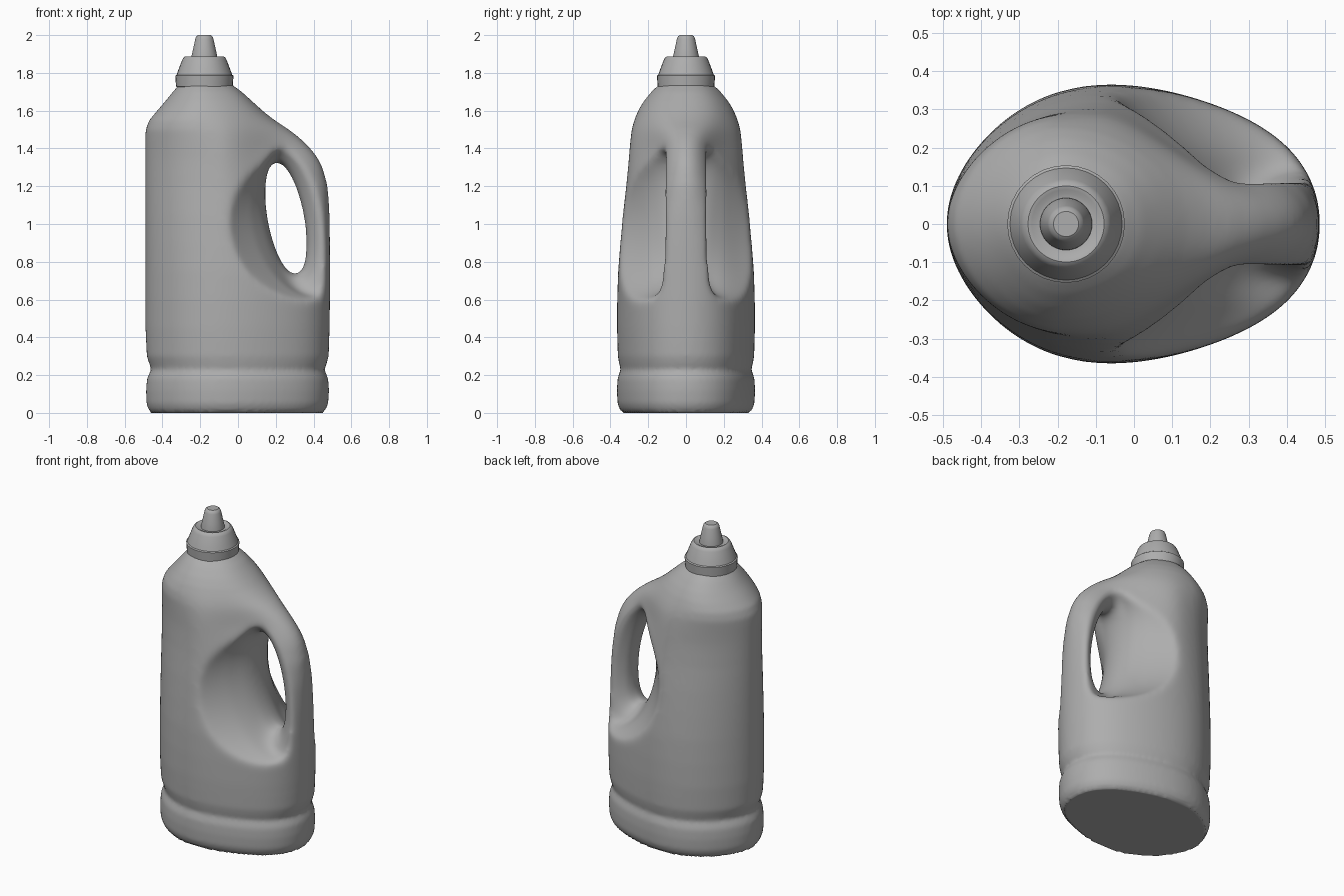
import bpy, bmesh, math

if "Cube" in bpy.data.objects:
    bpy.data.objects.remove(bpy.data.objects["Cube"])

grey = bpy.data.materials.new("matte grey")
grey.diffuse_color = (0.42, 0.42, 0.42, 1)
grey.use_nodes = True
grey.node_tree.nodes["Principled BSDF"].inputs["Base Color"].default_value = grey.diffuse_color


def loft(name, rings):
    """Skin a list of equal-length point rings and cap both ends."""
    bm = bmesh.new()
    loops = [[bm.verts.new(p) for p in ring] for ring in rings]
    n = len(loops[0])
    for a, b in zip(loops, loops[1:]):
        for i in range(n):
            j = (i + 1) % n
            bm.faces.new((a[i], a[j], b[j], b[i]))
    bm.faces.new(loops[0])
    bm.faces.new(loops[-1])
    bmesh.ops.recalc_face_normals(bm, faces=bm.faces)
    me = bpy.data.meshes.new(name)
    bm.to_mesh(me)
    bm.free()
    ob = bpy.data.objects.new(name, me)
    me.materials.append(grey)
    bpy.context.collection.objects.link(ob)
    return ob


def activate(ob):
    bpy.ops.object.select_all(action='DESELECT')
    ob.select_set(True)
    bpy.context.view_layer.objects.active = ob


def angles(n):
    return [2 * math.pi * i / n for i in range(n)]


def egg_ring(z, xl, xr, b, pinch):
    """Egg-shaped section, narrowed towards the handle by pinch."""
    ring = []
    for t in angles(72):
        c = math.cos(t)
        x = (xl + xr) / 2 + (xr - xl) / 2 * c
        y = b * math.sin(t) * (1 - 0.13 * c + 0.17 * c ** 3)
        s = min(max((x + 0.1) / 0.4, 0), 1)
        ring.append((x, y * (1 - pinch * s * s * (3 - 2 * s)), z))
    return ring


# Bottle body: height, left x, right x, half depth, pinch
levels = [
    (0, -.45, .44, .32, 0), (.012, -.472, .462, .345, 0), (.05, -.485, .478, .36, 0),
    (.12, -.487, .482, .363, 0), (.18, -.482, .478, .36, 0), (.205, -.472, .468, .352, 0),
    (.23, -.458, .456, .343, 0), (.255, -.468, .468, .35, 0), (.3, -.483, .48, .358, 0),
    (.45, -.49, .486, .363, 0), (.6, -.491, .488, .362, 0), (.75, -.491, .488, .357, 0),
    (.9, -.491, .488, .346, .05), (1.05, -.491, .486, .333, .15), (1.2, -.491, .477, .316, .3),
    (1.3, -.491, .45, .306, .38), (1.35, -.491, .425, .301, .42), (1.4, -.491, .388, .297, .45),
    (1.45, -.491, .337, .292, .42), (1.5, -.489, .272, .286, .35), (1.55, -.47, .195, .273, .25),
    (1.6, -.428, .13, .252, .15), (1.65, -.385, .075, .222, .05), (1.7, -.345, .02, .182, 0),
    (1.74, -.31, -.035, .14, 0)]
body = loft("bottle_body", [egg_ring(*l) for l in levels])

# Handle opening: flared through-cutter (depth, left x, right x, bottom, top)
flare = [(0, .145, .36, .735, 1.325), (.06, .14, .375, .72, 1.34), (.11, .125, .43, .67, 1.385),
         (.14, .11, .55, .63, 1.41), (.2, .07, .7, .6, 1.43), (.28, 0, .85, .56, 1.45),
         (.42, -.12, 1.0, .5, 1.5)]
flare = [(-y, *r) for y, *r in flare[:0:-1]] + flare
cutter_rings = []
for y, xl, xr, zb, zt in flare:
    a = math.sqrt(((xr - xl) / 2) ** 2 - 0.05 ** 2)
    cutter_rings.append([((xl + xr) / 2 + a * math.cos(t) - 0.05 * math.sin(t), y,
                          (zb + zt) / 2 + (zt - zb) / 2 * math.sin(t)) for t in angles(48)])
cutter = loft("handle_cutter", cutter_rings)
cutter.hide_render = True

activate(body)
cut = body.modifiers.new("cut", 'BOOLEAN')
cut.operation, cut.object, cut.solver = 'DIFFERENCE', cutter, 'EXACT'
bpy.ops.object.modifier_apply(modifier="cut")
bpy.data.objects.remove(cutter)

# Even out the mesh and soften the moulded edges, most around the handle
rem = body.modifiers.new("remesh", 'REMESH')
rem.mode, rem.voxel_size = 'VOXEL', 0.012
bpy.ops.object.modifier_apply(modifier="remesh")
bm = bmesh.new()
bm.from_mesh(body.data)
grip = [v for v in bm.verts if 0.4 < v.co.z < 1.6 and v.co.x > -0.2]
for verts, count in ((grip, 14), (list(bm.verts), 4)):
    for _ in range(count):
        bmesh.ops.smooth_vert(bm, verts=verts, factor=0.5,
                              use_axis_x=True, use_axis_y=True, use_axis_z=True)
for v in bm.verts:
    if v.co.z < 0.008:
        v.co.z = 0
for f in bm.faces:
    f.smooth = True
    f.material_index = 0
bm.to_mesh(body.data)
bm.free()
if not body.data.materials:
    body.data.materials.append(grey)


def lathe(name, profile):
    """Revolve (radius, height) points about the neck axis."""
    ob = loft(name, [[(-0.178 + r * math.cos(t), r * math.sin(t), z) for t in angles(32)]
                     for r, z in profile])
    activate(ob)
    bpy.ops.object.shade_smooth_by_angle(angle=math.radians(35))
    return ob


# Screw cap with skirt, shoulder and shallow top groove
lathe("cap", [(.14, 1.725), (.15, 1.727), (.154, 1.785), (.147, 1.79), (.14, 1.81), (.118, 1.868),
              (.11, 1.882), (.1, 1.888), (.09, 1.886), (.08, 1.88), (.06, 1.88)])
# Tapered spout
lathe("spout", [(.069, 1.87), (.068, 1.89), (.06, 1.925), (.048, 1.98), (.043, 1.993),
                (.033, 2.0), (.012, 2.0)])
